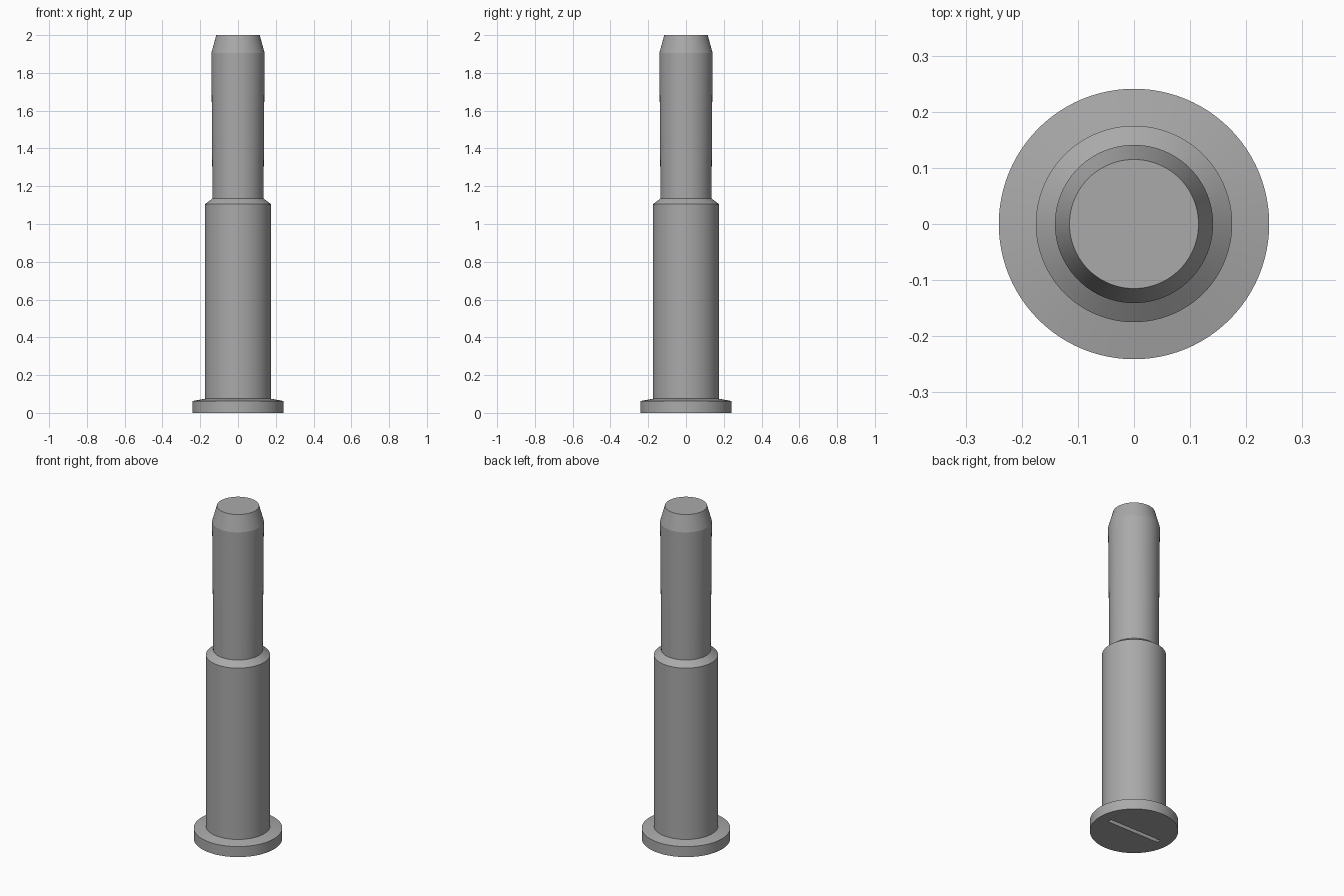
import bpy, bmesh, math

cube = bpy.data.objects.get("Cube")
if cube:
    bpy.data.objects.remove(cube, do_unlink=True)

SIDES = 96


def make_material(name, rgb):
    mat = bpy.data.materials.new(name)
    mat.use_nodes = True
    colour = (*rgb, 1.0)
    mat.diffuse_color = colour
    mat.node_tree.nodes["Principled BSDF"].inputs["Base Color"].default_value = colour
    return mat


def lathe(name, profile, mat):
    """Revolve (radius, height) points about z and cap both ends."""
    bm = bmesh.new()
    rings = []
    for radius, z in profile:
        ring = bmesh.ops.create_circle(bm, segments=SIDES, radius=radius)["verts"]
        for v in ring:
            v.co.z = z
        rings.append(ring)
    for low, high in zip(rings, rings[1:]):
        for i in range(SIDES):
            j = (i + 1) % SIDES
            bm.faces.new((low[i], low[j], high[j], high[i]))
    bm.faces.new(rings[0])
    bm.faces.new(rings[-1])
    bmesh.ops.recalc_face_normals(bm, faces=bm.faces)
    mesh = bpy.data.meshes.new(name)
    bm.to_mesh(mesh)
    bm.free()
    mesh.materials.append(mat)
    obj = bpy.data.objects.new(name, mesh)
    bpy.context.collection.objects.link(obj)
    return obj


steel = make_material("grey steel", (0.4, 0.4, 0.4))

# Stepped pin: flat head, thick shank, tapered neck and chamfered tip
pin = lathe("stepped_pin", [
    (0.241, 0.0), (0.241, 0.063), (0.175, 0.075),
    (0.175, 1.105), (0.135, 1.135),
    (0.141, 1.905), (0.115, 2.0),
], steel)

# Screwdriver slot across the underside of the head
bpy.ops.mesh.primitive_cube_add(size=1, location=(0, 0, 0))
slot = bpy.context.object
slot.name = "slot_cutter"
slot.scale = (0.35, 0.026, 0.06)
slot.data.materials.append(steel)
slot.hide_render = True
slot.display_type = 'WIRE'

cut = pin.modifiers.new("slot", 'BOOLEAN')
cut.operation = 'DIFFERENCE'
cut.solver = 'EXACT'
cut.object = slot

bpy.ops.object.select_all(action='DESELECT')
pin.select_set(True)
bpy.context.view_layer.objects.active = pin
bpy.ops.object.modifier_apply(modifier=cut.name)
bpy.data.objects.remove(slot, do_unlink=True)

# Smooth round walls with crisp steps
bpy.ops.object.shade_smooth_by_angle(angle=math.radians(8))
